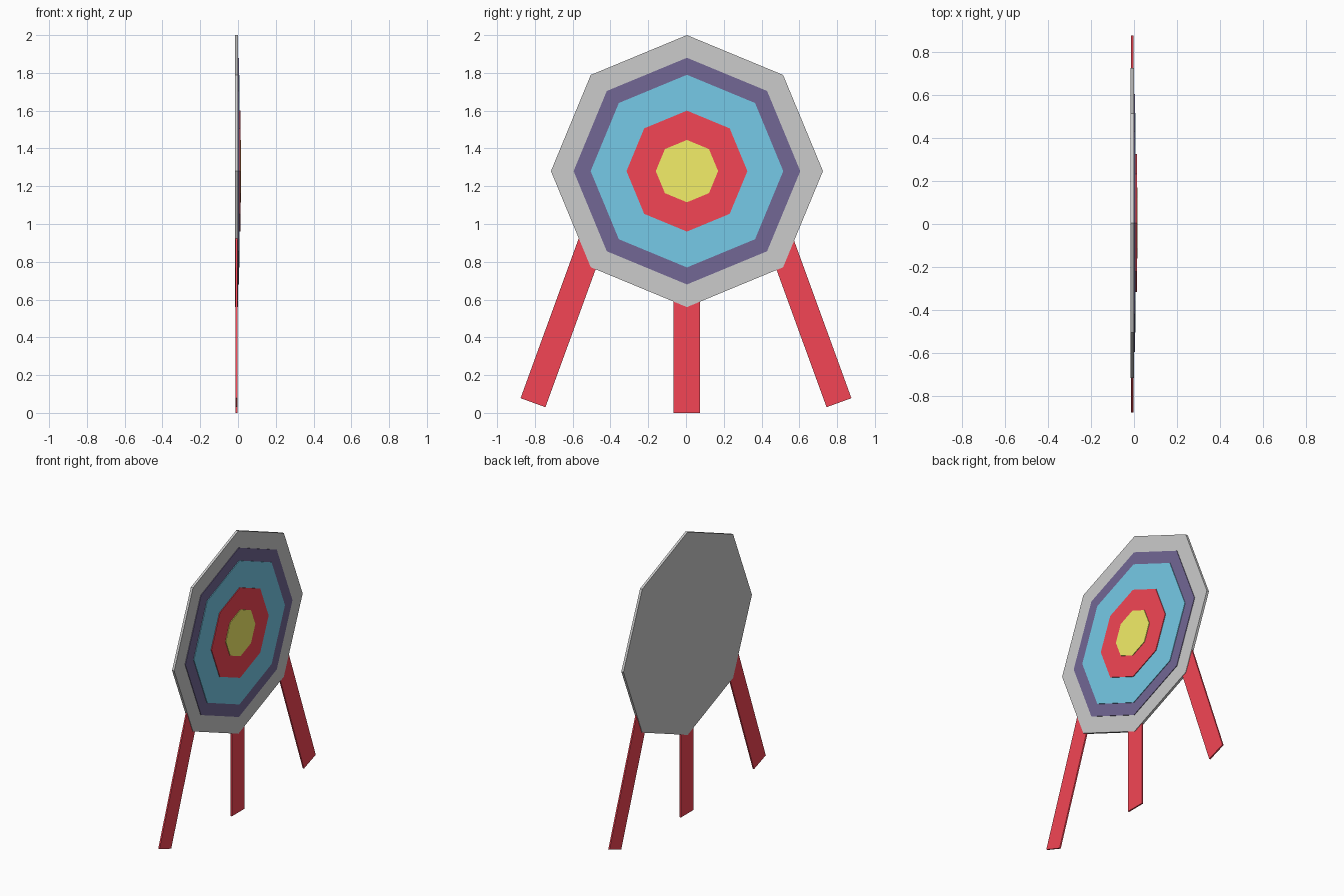
import bpy
from math import radians, pi, sin, cos
from mathutils import Vector

if "Cube" in bpy.data.objects:
    bpy.data.objects.remove(bpy.data.objects["Cube"])

CENTRE_Y, CENTRE_Z = 0.005, 1.28


def material(name, rgb):
    m = bpy.data.materials.new(name)
    m.diffuse_color = (*rgb, 1)
    m.use_nodes = True
    m.node_tree.nodes["Principled BSDF"].inputs["Base Color"].default_value = m.diffuse_color
    return m


red = material("red", (0.9, 0.06, 0.09))
navy = material("navy", (0.17, 0.135, 0.30))
blue = material("blue", (0.18, 0.59, 0.80))
yellow = material("yellow", (0.90, 0.86, 0.14))


def disc(name, radius, x0, x1, mat=None):
    # Flat octagonal disc facing +x, corners pointing up and sideways
    bpy.ops.mesh.primitive_cylinder_add(
        vertices=8, radius=radius, depth=x1 - x0,
        location=((x0 + x1) / 2, CENTRE_Y, CENTRE_Z), rotation=(0, pi / 2, 0))
    ob = bpy.context.object
    ob.name = name
    if mat:
        ob.data.materials.append(mat)


def leg(name, y, z, tilt, length):
    # Thin plank whose foot centre is at (y, z), leaning by tilt degrees
    a = radians(tilt)
    up = Vector((0, -sin(a), cos(a)))
    bpy.ops.mesh.primitive_cube_add(
        size=1, location=Vector((-0.008, y, z)) + up * length / 2, rotation=(a, 0, 0))
    ob = bpy.context.object
    ob.name = name
    ob.scale = (0.010, 0.14, length)
    ob.data.materials.append(red)


# Backing board and stacked scoring rings
disc("target_board", 0.72, -0.017, 0.0)
disc("outer_ring", 0.60, -0.002, 0.004, navy)
disc("middle_ring", 0.51, 0.002, 0.008, blue)
disc("inner_ring", 0.32, 0.006, 0.013, red)
disc("bullseye", 0.165, 0.011, 0.017, yellow)

# Three legs, tucked inside the board thickness
leg("centre_leg", CENTRE_Y, 0.0, 0, 1.0)
for name, side in (("left_leg", -1), ("right_leg", 1)):
    leg(name, side * 0.81, 0.054, side * 20, 1.0)
